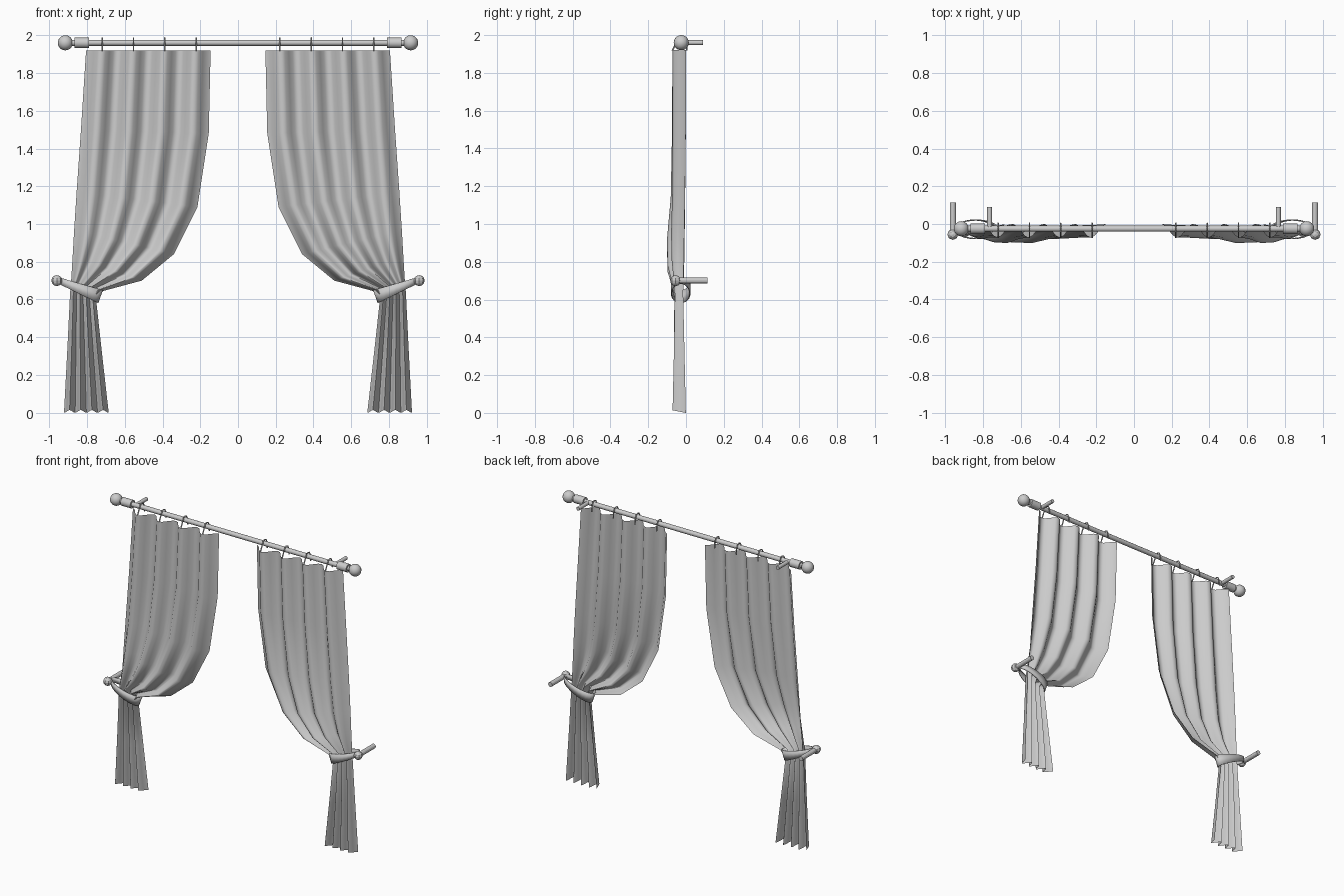
import bpy, bmesh, math
from mathutils import Vector

if "Cube" in bpy.data.objects:
    bpy.data.objects.remove(bpy.data.objects["Cube"])

ROD_Y, ROD_Z = -0.025, 1.96


def finish(name, bm, mirror=True, smooth=40):
    """Turn a bmesh into an object, mirrored across x = 0 when asked."""
    me = bpy.data.meshes.new(name)
    bm.to_mesh(me)
    bm.free()
    ob = bpy.data.objects.new(name, me)
    bpy.context.collection.objects.link(ob)
    bpy.ops.object.select_all(action='DESELECT')
    ob.select_set(True)
    bpy.context.view_layer.objects.active = ob
    if smooth:
        bpy.ops.object.shade_smooth_by_angle(angle=math.radians(smooth))
    if mirror:
        ob.modifiers.new("mirror", 'MIRROR').use_mirror_merge = False
    return ob


def add_cyl(bm, a, b, r, n=12):
    a, b = Vector(a), Vector(b)
    m = (b - a).to_track_quat('Z', 'Y').to_matrix().to_4x4()
    m.translation = (a + b) / 2
    bmesh.ops.create_cone(bm, cap_ends=True, segments=n, radius1=r, radius2=r,
                          depth=(b - a).length, matrix=m)


def add_ball(bm, c, r, n, rings):
    for v in bmesh.ops.create_uvsphere(bm, u_segments=n, v_segments=rings, radius=r)["verts"]:
        v.co += Vector(c)


# curtain rod
bm = bmesh.new()
add_cyl(bm, (-0.88, ROD_Y, ROD_Z), (0.88, ROD_Y, ROD_Z), 0.016)
finish("curtain_rod", bm, mirror=False)

# finials: cuff and ball
bm = bmesh.new()
add_cyl(bm, (0.79, ROD_Y, ROD_Z), (0.865, ROD_Y, ROD_Z), 0.028, 16)
add_ball(bm, (0.915, ROD_Y, ROD_Z), 0.04, 16, 12)
finish("rod_finial", bm)

# wall brackets
bm = bmesh.new()
add_cyl(bm, (0.765, ROD_Y, ROD_Z), (0.765, 0.09, ROD_Z), 0.013)
finish("rod_bracket", bm)

# holdback posts with faceted knobs
bm = bmesh.new()
add_cyl(bm, (0.96, -0.055, 0.70), (0.96, 0.115, 0.70), 0.016)
add_ball(bm, (0.96, -0.055, 0.70), 0.029, 8, 6)
finish("holdback", bm, smooth=0)

# hanging loops: over the rod and down to the pleat
loop = [(-0.072, 1.918), (-0.051, 1.96), (-0.04, 1.981), (-0.025, 1.986),
        (-0.01, 1.981), (0.001, 1.96), (0.004, 1.918)]
bm = bmesh.new()
for i in range(4):
    x = 0.222 + i * 0.166
    pts = [(x, y, z) for y, z in loop]
    for a, b in zip(pts, pts[1:]):
        add_cyl(bm, a, b, 0.004, 6)
finish("rod_loops", bm)

# curtain rows: outer x, outer z, inner x, inner z, pleat depth, forward bulge
rows = [(.805, 1.92, .145, 1.92, .072, 0),
        (.832, 1.50, .155, 1.48, .070, .003),
        (.855, 1.17, .215, 1.09, .062, .015),
        (.868, 0.97, .340, 0.84, .055, .040),
        (.876, 0.83, .510, 0.70, .050, .040),
        (.884, 0.70, .715, 0.645, .045, .015),
        (.890, 0.63, .752, 0.60, .042, .005),
        (.905, 0.32, .720, 0.31, .056, 0),
        (.922, 0.00, .685, 0.00, .070, 0)]
FOLDS, STEPS = 4, 8
N = FOLDS * STEPS
bm = bmesh.new()
grid = []
for xo, zo, xi, zi, depth, bulge in rows:
    line = []
    for k in range(N + 1):
        u = k / N
        w = (1 - math.cos(2 * math.pi * FOLDS * u)) / 2
        back = -0.036 + depth / 2
        y = back - depth * w - bulge * math.sin(math.pi * u)
        z = zi + (zo - zi) * u + (0.014 * w if zo == 0 else 0)
        line.append(bm.verts.new((xi + (xo - xi) * u, y, z)))
    grid.append(line)
for r0, r1 in zip(grid, grid[1:]):
    for k in range(N):
        bm.faces.new((r0[k], r1[k], r1[k + 1], r0[k + 1]))
finish("curtain", bm, smooth=80)

# tieback band: sloping loop around the gathers, narrowing to the knob
bm = bmesh.new()
M = 24
low, high = [], []
for k in range(M):
    a = 2 * math.pi * k / M
    s = (1 + math.cos(a)) / 2            # 0 at inner end, 1 at the knob
    x = 0.728 + 0.222 * s
    y = -0.028 + 0.052 * math.sin(a)
    zc = 0.615 + 0.085 * s
    h = 0.034 - 0.017 * s
    low.append(bm.verts.new((x + 0.012 * (1 - s), y, zc - h)))
    high.append(bm.verts.new((x - 0.012 * (1 - s), y, zc + h)))
for k in range(M):
    j = (k + 1) % M
    bm.faces.new((low[k], low[j], high[j], high[k]))
ob = finish("tieback", bm, smooth=60)
ob.modifiers.new("thickness", 'SOLIDIFY').thickness = 0.006
